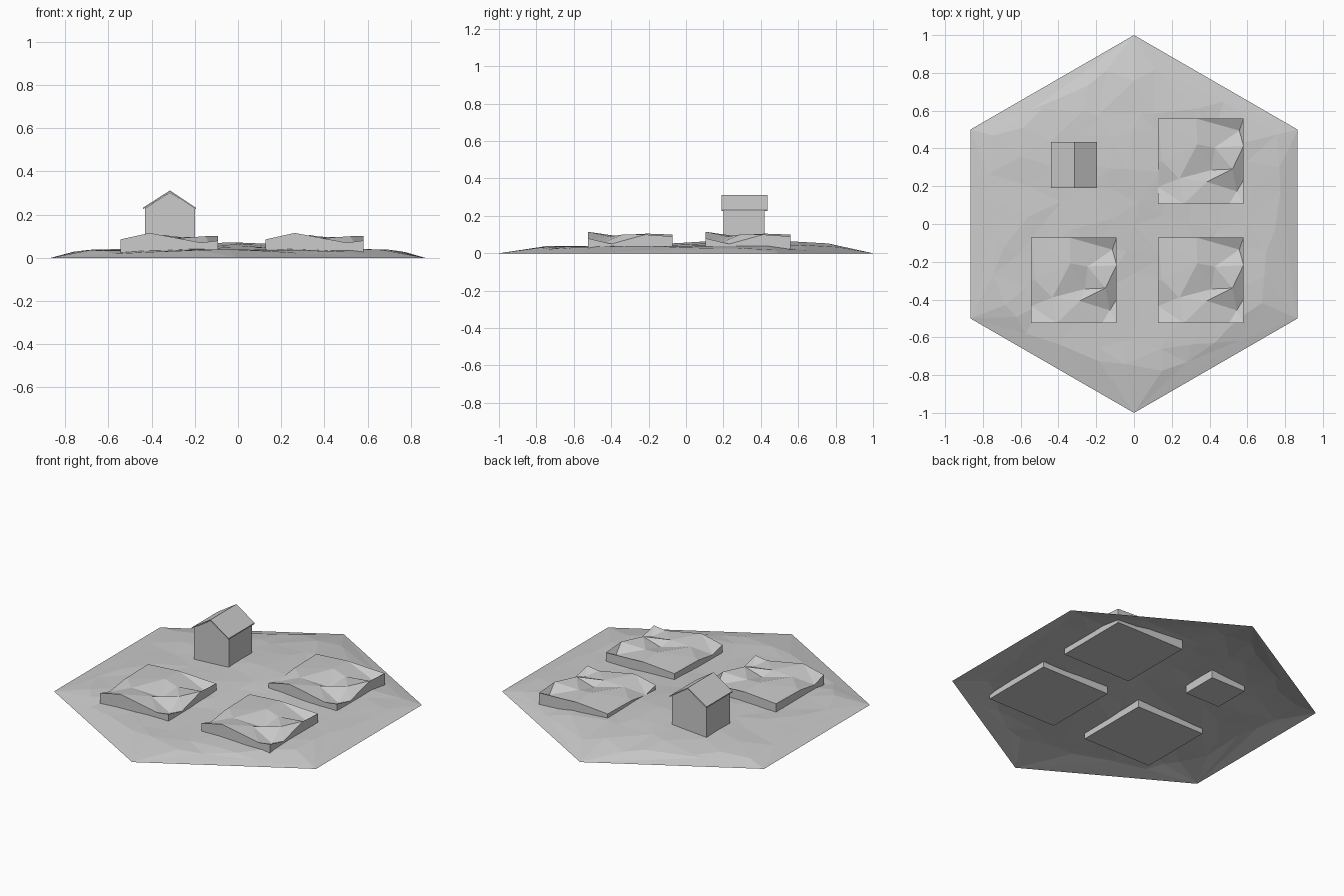
import bpy, bmesh, math, random
from mathutils import Vector
from mathutils.geometry import delaunay_2d_cdt

if "Cube" in bpy.data.objects:
    bpy.data.objects.remove(bpy.data.objects["Cube"])

random.seed(4)


def finish(bm, name):
    bmesh.ops.recalc_face_normals(bm, faces=bm.faces)
    me = bpy.data.meshes.new(name)
    bm.to_mesh(me)
    bm.free()
    ob = bpy.data.objects.new(name, me)
    bpy.context.collection.objects.link(ob)
    return ob


def height_surface(points):
    """Triangulated sheet through (x, y, z) points."""
    res = delaunay_2d_cdt([Vector(p[:2]) for p in points], [], [], 0, 1e-6)
    bm = bmesh.new()
    vs = [bm.verts.new((co.x, co.y, points[src[0]][2]))
          for co, src in zip(res[0], res[3])]
    for f in res[2]:
        bm.faces.new([vs[i] for i in f])
    return bm


def prism(name, profile, y0, y1):
    """XZ profile extruded along y."""
    bm = bmesh.new()
    f = bm.faces.new([bm.verts.new((x, y0, z)) for x, z in profile])
    ext = bmesh.ops.extrude_face_region(bm, geom=[f])
    for v in ext["geom"]:
        if isinstance(v, bmesh.types.BMVert):
            v.co.y = y1
    return finish(bm, name)


# Hexagonal ground: open sheet with sloped rim and a low central rise
corners = [(math.sin(i * math.pi / 3), math.cos(i * math.pi / 3), 0) for i in range(6)]


def edge_distance(x, y):
    return min(0.866 - (x * math.cos(a) + y * math.sin(a))
               for a in (i * math.pi / 3 for i in range(6)))


ground = list(corners)
for i in range(-6, 7):
    for j in range(-6, 7):
        x = i * 0.145 + random.uniform(-0.05, 0.05)
        y = j * 0.155 + random.uniform(-0.05, 0.05)
        d = edge_distance(x, y)
        if d < 0.05:
            continue
        rise = 0.034 * math.exp(-(x / 0.3) ** 2 - ((y - 0.36) / 0.45) ** 2)
        z = (0.037 + rise) * min(1, d / 0.16) ** 0.8 + random.uniform(-0.003, 0.003)
        ground.append((x, y, z))
finish(height_surface(ground), "ground")

# Craggy field blocks: unit-square layout of the top, walls dropped to the base
top = [(0, 0, .085), (.3, 0, .115), (.83, 0, .07), (1, 0, .08), (1, .28, .05),
       (1, .68, .10), (1, 1, .09), (.45, 1, .10), (0, 1, .085), (0, .5, .08),
       (0, .2, .06), (.05, .5, .09), (.46, .7, .105), (.63, .4, .065),
       (.57, .26, .09), (.25, .3, .095), (.66, .66, .09), (.95, .86, .06),
       (.87, .41, .10), (.92, .15, .05)]
S = 0.453
for n, (cx, cy) in enumerate([(-0.545, -0.525), (0.127, -0.525), (0.127, 0.105)], 1):
    bm = height_surface([(cx + u * S, cy + v * S, z) for u, v, z in top])
    ext = bmesh.ops.extrude_face_region(bm, geom=bm.faces[:], use_keep_orig=True)
    low = [g for g in ext["geom"] if isinstance(g, bmesh.types.BMVert)]
    for v in low:
        v.co.z = 0.005
    finish(bm, f"field_block_{n}")

# House: walls with gables, thin overhanging roof
prism("house_walls", [(-.43, .01), (-.20, .01), (-.20, .23), (-.315, .303), (-.43, .23)],
      0.2, 0.42)
prism("house_roof", [(-.44, .225), (-.315, .305), (-.195, .225),
                     (-.195, .232), (-.315, .312), (-.44, .232)], 0.19, 0.435)
